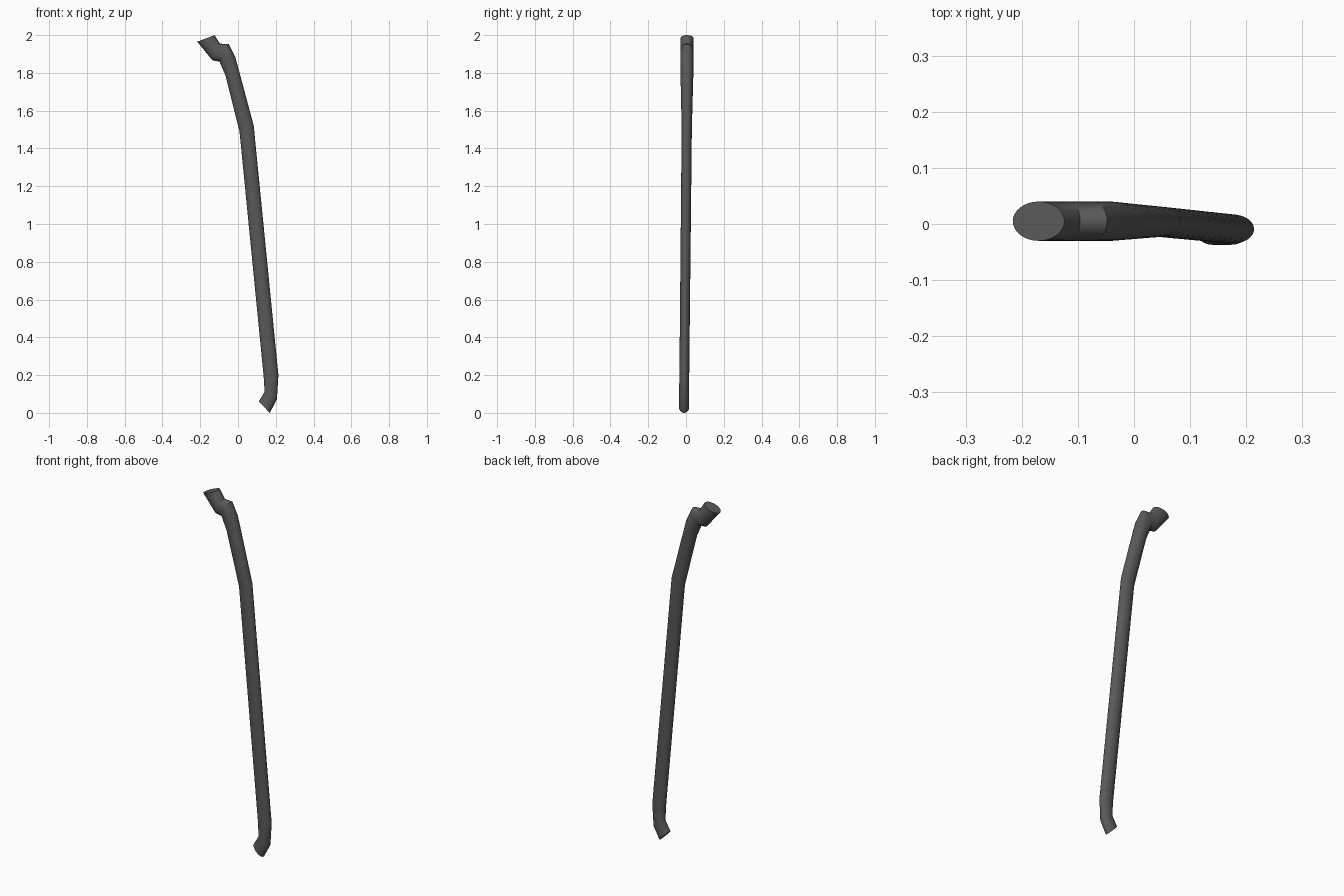
import bpy, bmesh, math
from mathutils import Vector

if "Cube" in bpy.data.objects:
    bpy.data.objects.remove(bpy.data.objects["Cube"])

SIDES = 32

# Mitred cross-sections, top to bottom: left x, z / right x, z / centre y, half depth
SECTIONS = [
    (-0.216, 1.965, -0.124, 2.000, 0.005, 0.035),
    (-0.135, 1.866, -0.096, 1.955, 0.005, 0.035),
    (-0.098, 1.860, -0.048, 1.952, 0.005, 0.035),
    (-0.066, 1.786, -0.013, 1.880, 0.005, 0.035),
    (0.008, 1.490, 0.083, 1.522, 0.004, 0.027),
    (0.136, 0.190, 0.214, 0.198, -0.009, 0.026),
    (0.141, 0.112, 0.206, 0.071, -0.010, 0.027),
    (0.110, 0.061, 0.168, 0.000, -0.010, 0.027),
]


def ring(bm, section):
    lx, lz, rx, rz, cy, depth = section
    centre = Vector(((lx + rx) / 2, cy, (lz + rz) / 2))
    across = Vector(((rx - lx) / 2, 0, (rz - lz) / 2))
    return [bm.verts.new(centre + across * math.cos(a) + Vector((0, depth * math.sin(a), 0)))
            for a in (2 * math.pi * i / SIDES for i in range(SIDES))]


# Bent pipe: bridge consecutive sections and cap both ends
bm = bmesh.new()
rings = [ring(bm, s) for s in SECTIONS]
for a, b in zip(rings, rings[1:]):
    for i in range(SIDES):
        j = (i + 1) % SIDES
        bm.faces.new((a[i], b[i], b[j], a[j]))
bm.faces.new(rings[0])
bm.faces.new(rings[-1][::-1])
bmesh.ops.recalc_face_normals(bm, faces=bm.faces)

mesh = bpy.data.meshes.new("bent_pipe")
bm.to_mesh(mesh)
bm.free()
pipe = bpy.data.objects.new("bent_pipe", mesh)
bpy.context.collection.objects.link(pipe)

# Smooth around the pipe, crisp at the bends and caps
bpy.context.view_layer.objects.active = pipe
pipe.select_set(True)
bpy.ops.object.shade_smooth_by_angle(angle=math.radians(30))

# Dark grey finish
mat = bpy.data.materials.new("dark_grey")
mat.diffuse_color = (0.1, 0.1, 0.1, 1)
mat.use_nodes = True
mat.node_tree.nodes["Principled BSDF"].inputs["Base Color"].default_value = mat.diffuse_color
mesh.materials.append(mat)
